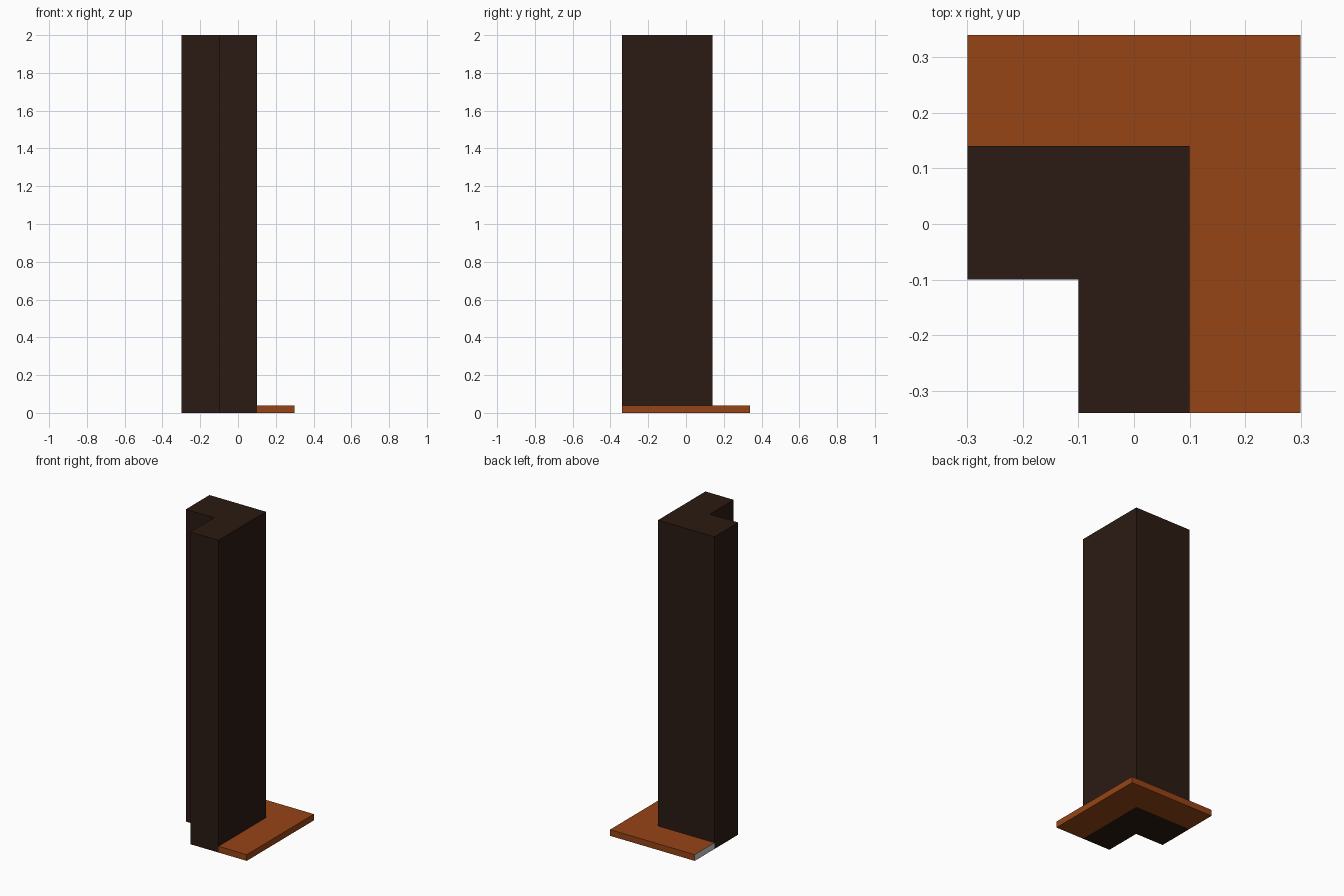
import bpy
import bmesh

if "Cube" in bpy.data.objects:
    bpy.data.objects.remove(bpy.data.objects["Cube"])


def material(name, color):
    mat = bpy.data.materials.new(name)
    mat.diffuse_color = (*color, 1.0)
    mat.use_nodes = True
    mat.node_tree.nodes["Principled BSDF"].inputs["Base Color"].default_value = mat.diffuse_color
    return mat


def extrude_outline(name, outline, height, mat):
    """Extrude a flat outline upward from z = 0."""
    bm = bmesh.new()
    base = bm.faces.new([bm.verts.new((x, y, 0)) for x, y in outline])
    top = bmesh.ops.extrude_face_region(bm, geom=[base], use_keep_orig=True)["geom"]
    verts = [g for g in top if isinstance(g, bmesh.types.BMVert)]
    bmesh.ops.translate(bm, verts=verts, vec=(0, 0, height))
    bmesh.ops.recalc_face_normals(bm, faces=bm.faces[:])
    mesh = bpy.data.meshes.new(name)
    bm.to_mesh(mesh)
    bm.free()
    mesh.materials.append(mat)
    obj = bpy.data.objects.new(name, mesh)
    bpy.context.collection.objects.link(obj)
    return obj


dark_brown = material("dark_brown", (0.024, 0.0103, 0.006))
rust = material("rust_orange", (0.305, 0.058, 0.008))

# L-shaped corner column
extrude_outline("corner_column", [
    (-0.3, -0.1), (-0.1, -0.1), (-0.1, -0.34),
    (0.1, -0.34), (0.1, 0.14), (-0.3, 0.14)], 2.0, dark_brown)

# Thin skirt wrapping the two outer sides of the column
skirt = extrude_outline("base_skirt", [
    (-0.3, 0.14), (0.1, 0.14), (0.1, -0.34),
    (0.3, -0.34), (0.3, 0.34), (-0.3, 0.34)], 0.04, rust)

# Uncoloured cut end of the skirt on the left
skirt.data.materials.append(None)
for face in skirt.data.polygons:
    if face.normal.x < -0.9 and face.center.x < -0.29:
        face.material_index = 1
